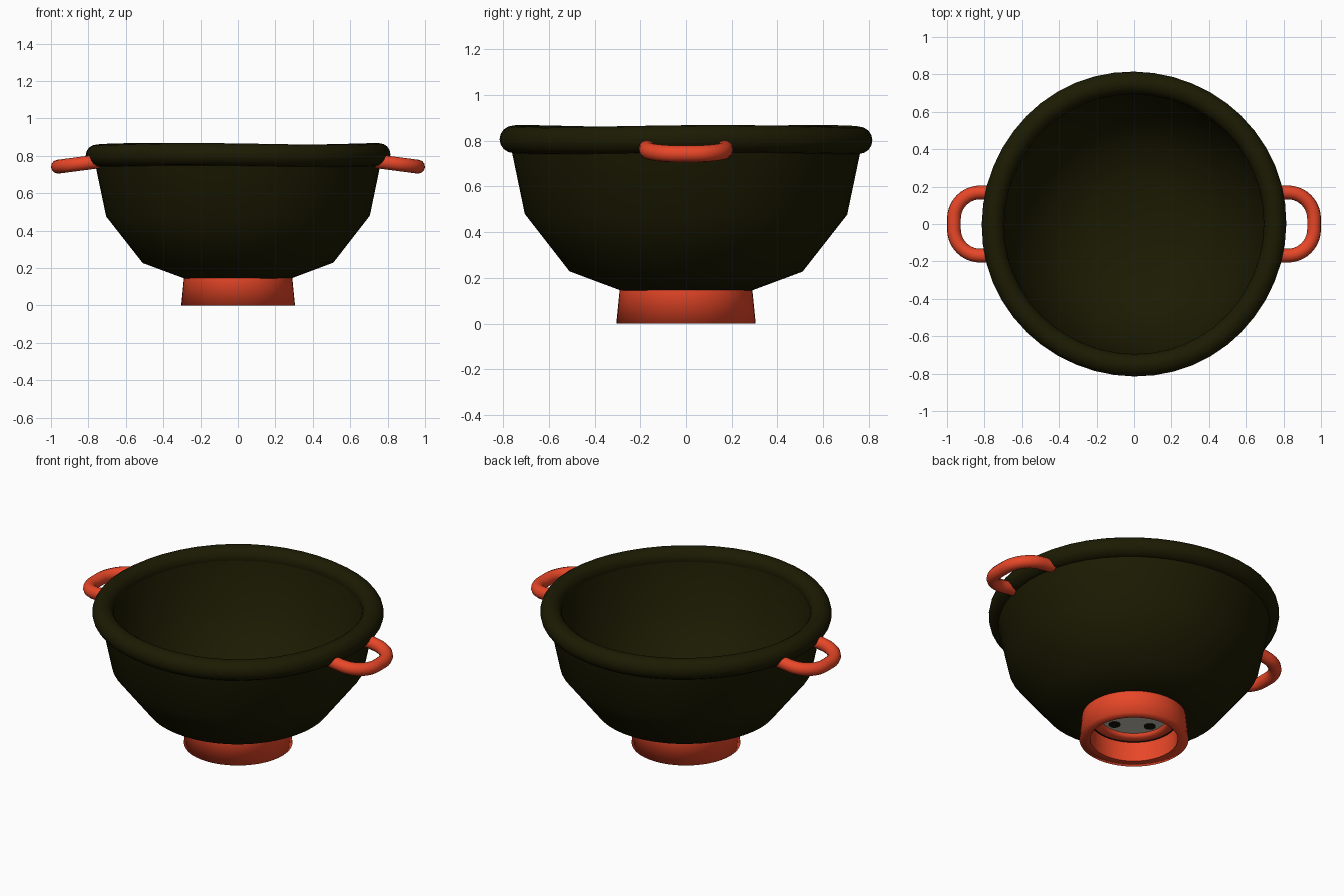
import bpy, bmesh
from math import sin, cos, pi, radians
from mathutils import Matrix, Vector

cube = bpy.data.objects.get("Cube")
if cube:
    bpy.data.objects.remove(cube, do_unlink=True)


def material(name, rgb):
    m = bpy.data.materials.new(name)
    m.use_nodes = True
    m.diffuse_color = (*rgb, 1)
    m.node_tree.nodes["Principled BSDF"].inputs["Base Color"].default_value = (*rgb, 1)
    return m


olive = material("dark olive", (0.0115, 0.0108, 0.0008))
orange = material("orange red", (0.85, 0.066, 0.022))
grey = material("warm grey", (0.56, 0.54, 0.46))
black = material("black", (0.006, 0.006, 0.003))


def finish(name, mesh, mat, angle=50):
    ob = bpy.data.objects.new(name, mesh)
    bpy.context.collection.objects.link(ob)
    mesh.materials.clear()
    mesh.materials.append(mat)
    bpy.ops.object.select_all(action="DESELECT")
    ob.select_set(True)
    bpy.context.view_layer.objects.active = ob
    bpy.ops.object.shade_smooth_by_angle(angle=radians(angle))
    return ob


def lathe(name, profile, mat, closed=False, steps=48, wobble=0, angle=50):
    """Spin an (r, z) profile about z; wobble gives a slightly hand-made look."""
    bm = bmesh.new()
    verts = [bm.verts.new((r, 0, z)) for r, z in profile]
    pairs = list(zip(verts, verts[1:]))
    if closed:
        pairs.append((verts[-1], verts[0]))
    edges = [bm.edges.new(p) for p in pairs]
    bmesh.ops.spin(bm, geom=verts + edges, cent=(0, 0, 0), axis=(0, 0, 1),
                   angle=2 * pi, steps=steps, use_merge=True)
    bmesh.ops.remove_doubles(bm, verts=bm.verts, dist=0.0005)
    for v in bm.verts:
        flat = v.co.xy
        t = 0 if flat.length < 0.01 else flat.angle_signed(Vector((1, 0)))
        v.co.z += wobble * v.co.z * sin(3 * t + 1)
        v.co.xy *= 1 + 0.5 * wobble * sin(4 * t)
    bmesh.ops.recalc_face_normals(bm, faces=bm.faces)
    mesh = bpy.data.meshes.new(name)
    bm.to_mesh(mesh)
    bm.free()
    return finish(name, mesh, mat, angle)


# Bowl: angular outside profile, thick wall, rounded floor inside
lathe("bowl", [(0, 0.162), (0.29, 0.146), (0.51, 0.228), (0.705, 0.478), (0.772, 0.80),
               (0.698, 0.80), (0.63, 0.51), (0.45, 0.295), (0.26, 0.215), (0, 0.188)],
      olive, wobble=0.006)

# Rolled rim
lathe("rim", [(0.755 + 0.06 * cos(i * pi / 8), 0.804 + 0.06 * sin(i * pi / 8))
              for i in range(16)], olive, closed=True, wobble=0.005)

# Hollow foot: soft outer shell, crisp lining with a stepped ledge
lathe("foot_shell", [(0.29, 0.152), (0.305, 0), (0.245, 0)], orange, angle=110)
lathe("foot_lining", [(0.245, 0.001), (0.245, 0.125), (0.205, 0.125), (0.19, 0.138),
                      (0.19, 0.155), (0.27, 0.155), (0.27, 0.001)],
      orange, closed=True, angle=60)
lathe("foot_seam", [(0.246, 0.121), (0.246, 0.125), (0.239, 0.124), (0.239, 0.121)],
      black, closed=True)

# Base plate with four fasteners
lathe("base_plate", [(0, 0.148), (0.2, 0.148), (0.2, 0.155), (0, 0.155)], grey)
for i in range(4):
    turn = i * pi / 2 + radians(11)
    spot = Matrix.Translation((0.14 * cos(turn), 0.14 * sin(turn), 0.148))
    bm = bmesh.new()
    bmesh.ops.create_cone(bm, cap_ends=True, segments=16, radius1=0.033,
                          radius2=0.033, depth=0.008, matrix=spot)
    mesh = bpy.data.meshes.new("fastener")
    bm.to_mesh(mesh)
    bm.free()
    finish(f"fastener_{i + 1}", mesh, black)

# Drooping loop handles
corner, reach, half = 0.14, 0.963, 0.169
arc = [(reach - corner + corner * sin(i * pi / 20), half - corner + corner * cos(i * pi / 20))
       for i in range(11)]
path = [(0.73, half)] + arc
path += [(x, -y) for x, y in reversed(path)]
for side, sign in (("left", 1), ("right", -1)):
    curve = bpy.data.curves.new("handle_path", "CURVE")
    curve.dimensions = "3D"
    curve.bevel_depth = 0.037
    curve.bevel_resolution = 4
    curve.use_fill_caps = True
    spline = curve.splines.new("POLY")
    spline.points.add(len(path) - 1)
    for p, (x, y) in zip(spline.points, path):
        p.co = (sign * x, sign * y, 0.742 + 0.13 * (reach - x), 1)
    tmp = bpy.data.objects.new("handle_tmp", curve)
    bpy.context.collection.objects.link(tmp)
    bpy.context.view_layer.update()
    dg = bpy.context.evaluated_depsgraph_get()
    mesh = bpy.data.meshes.new_from_object(tmp.evaluated_get(dg))
    bpy.data.objects.remove(tmp, do_unlink=True)
    finish(f"{side}_handle", mesh, orange)
